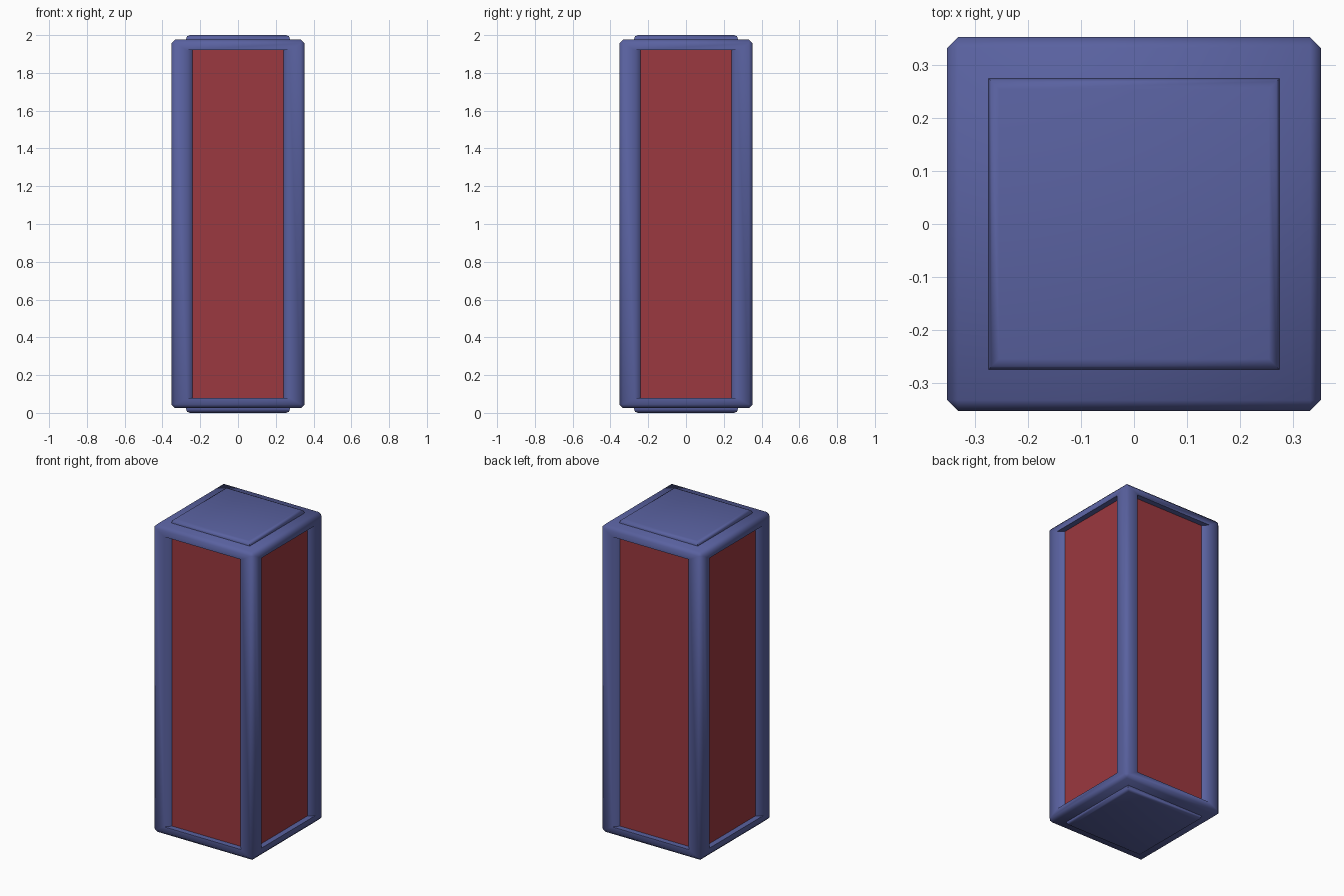
import bpy, bmesh, math
from mathutils import Vector, Matrix

if "Cube" in bpy.data.objects:
    bpy.data.objects.remove(bpy.data.objects["Cube"])

W, Z0, Z1 = 0.353, 0.025, 1.977      # frame half width, bottom, top
DEPTH = 0.035                        # recess depth of the side panels


def material(name, rgb):
    m = bpy.data.materials.new(name)
    m.diffuse_color = (*rgb, 1)
    m.use_nodes = True
    m.node_tree.nodes["Principled BSDF"].inputs["Base Color"].default_value = m.diffuse_color
    return m


blue = material("blue_frame", (0.10, 0.12, 0.35))
red = material("red_panel", (0.33, 0.04, 0.05))


def finish(bm, name, mat, angle):
    bmesh.ops.recalc_face_normals(bm, faces=bm.faces)
    me = bpy.data.meshes.new(name)
    bm.to_mesh(me)
    bm.free()
    ob = bpy.data.objects.new(name, me)
    bpy.context.collection.objects.link(ob)
    me.materials.append(mat)
    bpy.ops.object.select_all(action='DESELECT')
    ob.select_set(True)
    bpy.context.view_layer.objects.active = ob
    bpy.ops.object.shade_smooth_by_angle(angle=math.radians(angle))
    return ob


def box(half, z0, z1):
    bm = bmesh.new()
    bmesh.ops.create_cube(bm, size=1, matrix=Matrix.Translation((0, 0, (z0 + z1) / 2))
                          @ Matrix.Diagonal((2 * half, 2 * half, z1 - z0, 1)))
    return bm


# Frame: chamfered box with an open recess in each side, sloped against the posts
bm = box(W, Z0, Z1)
bmesh.ops.bevel(bm, geom=bm.edges[:], offset=0.02, segments=1, affect='EDGES')
bm.normal_update()
sides = [f for f in bm.faces if abs(f.normal.z) < 0.01
         and max(abs(f.normal.x), abs(f.normal.y)) > 0.99]


def place(face, normal, half, depth):
    across = Vector((0, 0, 1)).cross(normal)
    for v in face.verts:
        side = math.copysign(half, v.co.dot(across))
        v.co = across * side + normal * (W - depth) + Vector((0, 0, 1.92 if v.co.z > 1 else 0.08))


for f in sides:
    n = f.normal.copy()
    bmesh.ops.inset_individual(bm, faces=[f], thickness=0.03)
    place(f, n, 0.27, 0)
    bmesh.ops.inset_individual(bm, faces=[f], thickness=0.01)
    place(f, n, 0.24, DEPTH)
bmesh.ops.delete(bm, geom=sides, context='FACES_ONLY')
finish(bm, "frame", blue, 60)

# Red core seen through the four openings
finish(box(W - DEPTH, 0.07, 1.93), "side_panels", red, 30)

# Raised plates on top and bottom, with softened outer rims
for name, z0, z1, outer in (("top_plate", 1.96, 2.0, 1), ("bottom_plate", 0.0, 0.04, -1)):
    bm = box(0.275, z0, z1)
    rim = [e for e in bm.edges if all((v.co.z - (z0 + z1) / 2) * outer > 0 for v in e.verts)]
    bmesh.ops.bevel(bm, geom=rim, offset=0.02, segments=2, profile=0.5, affect='EDGES')
    finish(bm, name, blue, 60)
